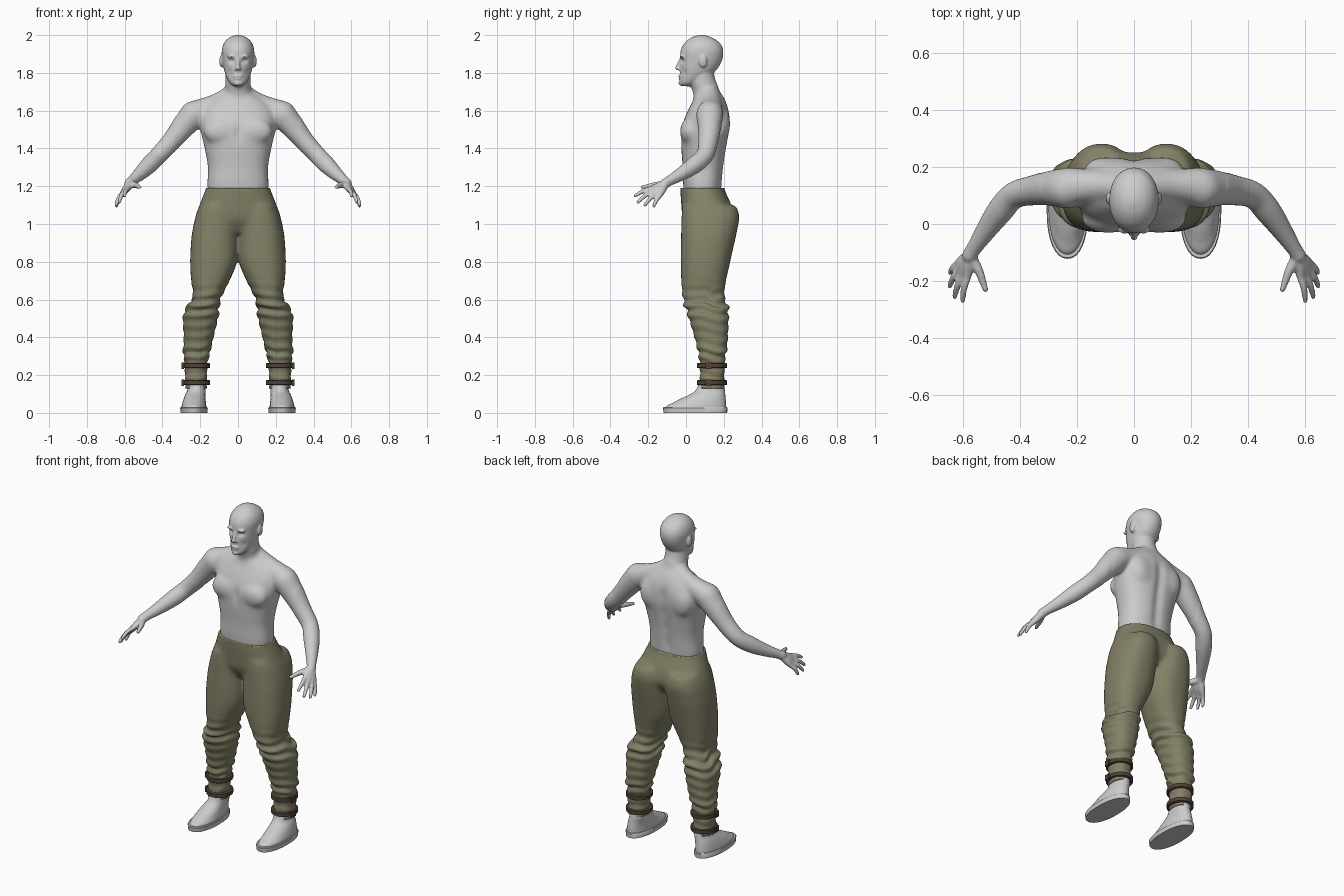
import bpy, bmesh, math
from math import sin, cos, pi, exp
from mathutils import Vector, Matrix

cube = bpy.data.objects.get("Cube")
if cube:
    bpy.data.objects.remove(cube, do_unlink=True)


def material(name, r, g, b):
    m = bpy.data.materials.new(name)
    m.use_nodes = True
    m.diffuse_color = (r, g, b, 1)
    node = next(n for n in m.node_tree.nodes if n.type == 'BSDF_PRINCIPLED')
    node.inputs["Base Color"].default_value = (r, g, b, 1)
    return m


SKIN = material("pale grey", .6, .6, .6)
CLOTH = material("olive cloth", .23, .22, .135)
LEATHER = material("brown leather", .085, .05, .04)


def spline(rows, steps):
    """Smooth interpolation through rows of numbers."""
    out = []
    for i in range(len(rows) - 1):
        a, b, c, d = (rows[max(0, min(len(rows) - 1, i + k))] for k in (-1, 0, 1, 2))
        for s in range(steps):
            t = s / steps
            out.append([q + .5 * t * (r - p + t * (2 * p - 5 * q + 4 * r - w + t * (3 * (q - r) + w - p)))
                        for p, q, r, w in zip(a, b, c, d)])
    return out + [list(rows[-1])]


def skin_rings(bm, rings):
    vs = [[bm.verts.new(p) for p in ring] for ring in rings]
    n = len(vs[0])
    for a, b in zip(vs, vs[1:]):
        for i in range(n):
            bm.faces.new((a[i], a[(i + 1) % n], b[(i + 1) % n], b[i]))
    bm.faces.new(vs[0])
    bm.faces.new(vs[-1])


def loft(bm, rows, side=1, n=32, steps=5, power=.85):
    """Level sections: height, inner x, outer x, front y, back y."""
    def bend(v):
        return math.copysign(abs(v) ** power, v)
    rings = []
    for z, x0, x1, y0, y1 in spline(rows, steps):
        rings.append([(side * ((x0 + x1) / 2 + (x1 - x0) / 2 * bend(cos(2 * pi * i / n))),
                       (y0 + y1) / 2 + (y1 - y0) / 2 * bend(sin(2 * pi * i / n)), z) for i in range(n)])
    skin_rings(bm, rings)


def ball(bm, centre, size, side=1):
    x, y, z = centre
    bmesh.ops.create_uvsphere(bm, u_segments=20, v_segments=12, radius=1,
                              matrix=Matrix.Translation((side * x, y, z)) @ Matrix.Diagonal((*size, 1)))


def limb(bm, rows, side=1, n=20, steps=5):
    """Round tube along x, y, z, radius with ball ends."""
    pts = spline(rows, steps)
    rings = []
    for i, (x, y, z, r) in enumerate(pts):
        d = Vector(pts[min(i + 1, len(pts) - 1)][:3]) - Vector(pts[max(i - 1, 0)][:3])
        u = d.cross(Vector((0, 1, .3))).normalized()
        v = d.cross(u).normalized()
        rings.append([Vector((x, y, z)) + r * (u * cos(2 * pi * k / n) + v * sin(2 * pi * k / n))
                      for k in range(n)])
    skin_rings(bm, [[(side * p.x, p.y, p.z) for p in ring] for ring in rings])
    for x, y, z, r in (rows[0], rows[-1]):
        ball(bm, (x, y, z), (r, r, r), side)


def finish(bm, name, mat):
    bmesh.ops.recalc_face_normals(bm, faces=bm.faces)
    me = bpy.data.meshes.new(name)
    bm.to_mesh(me)
    bm.free()
    me.materials.append(mat)
    me.shade_smooth()
    ob = bpy.data.objects.new(name, me)
    bpy.context.collection.objects.link(ob)
    return ob


def fuse(bm, name, mat, voxel):
    """Weld overlapping volumes into one skin and return it for sculpting."""
    ob = finish(bm, name, mat)
    mod = ob.modifiers.new("weld", 'REMESH')
    mod.mode, mod.voxel_size = 'VOXEL', voxel
    deps = bpy.context.evaluated_depsgraph_get()
    out = bmesh.new()
    out.from_mesh(ob.evaluated_get(deps).to_mesh())
    bpy.data.objects.remove(ob, do_unlink=True)
    return out


def relax(bm, times, test=lambda p: True):
    vs = [v for v in bm.verts if test(v.co)]
    for _ in range(times):
        bmesh.ops.smooth_vert(bm, verts=vs, factor=.5, use_axis_x=True, use_axis_y=True, use_axis_z=True)


def push(bm, centre, size, dy):
    """Soft local push along y, on both sides."""
    x, y, z = centre
    for v in bm.verts:
        d = ((abs(v.co.x) - x) / size[0]) ** 2 + ((v.co.y - y) / size[1]) ** 2 + ((v.co.z - z) / size[2]) ** 2
        if d < 8:
            v.co.y += dy * exp(-d)


# Body: torso, neck and head
bm = bmesh.new()
loft(bm, [(1.1, -.15, .15, 0, .18), (1.2, -.163, .163, -.015, .19), (1.3, -.16, .16, -.018, .2),
          (1.4, -.177, .177, -.025, .215), (1.5, -.2, .2, -.025, .232), (1.58, -.2, .2, 0, .232),
          (1.64, -.16, .16, .03, .215), (1.69, -.08, .08, .05, .19)])
limb(bm, [(0, .12, 1.6, .08), (0, .112, 1.68, .072), (0, .09, 1.75, .067), (0, .08, 1.82, .065)])
loft(bm, [(1.728, -.02, .02, -.018, .02), (1.745, -.043, .043, -.032, .06), (1.78, -.062, .062, -.033, .12),
          (1.82, -.075, .075, -.032, .165), (1.87, -.083, .083, -.031, .192), (1.92, -.086, .086, -.028, .197),
          (1.96, -.073, .073, -.006, .178), (1.988, -.045, .045, .03, .135), (2.001, -.012, .012, .07, .095)],
     power=.95)

# Face: nose, lips and chin
limb(bm, [(0, -.026, 1.873, .009), (0, -.038, 1.845, .01), (0, -.046, 1.825, .012)])
ball(bm, (0, -.034, 1.782), (.024, .009, .006))
ball(bm, (0, -.031, 1.77), (.02, .009, .006))
ball(bm, (0, -.026, 1.745), (.022, .014, .014))

for s in (1, -1):
    # Face sides: nostril, brow and ear
    ball(bm, (.011, -.033, 1.82), (.009, .009, .008), s)
    ball(bm, (.034, -.022, 1.887), (.026, .012, .008), s)
    ball(bm, (.088, .09, 1.862), (.011, .022, .034), s)
    # Shoulder slope, chest and shoulder blade
    limb(bm, [(.03, .125, 1.69, .05), (.12, .135, 1.634, .055), (.23, .13, 1.585, .07)], s)
    ball(bm, (.09, .015, 1.49), (.095, .048, .07), s)
    ball(bm, (.1, .19, 1.53), (.075, .045, .09), s)
    # Arm
    limb(bm, [(.235, .125, 1.58, .074), (.285, .125, 1.52, .065), (.35, .118, 1.44, .053), (.42, .1, 1.365, .047),
              (.47, .045, 1.313, .046), (.52, -.025, 1.265, .036), (.56, -.085, 1.23, .027), (.575, -.11, 1.215, .027)], s)
    # Hand
    knuckles = [Vector((.583, -.185, 1.187)), Vector((.6, -.178, 1.173)),
                Vector((.613, -.16, 1.16)), Vector((.618, -.14, 1.15))]
    tips = [Vector((.6, -.268, 1.15)), Vector((.628, -.255, 1.115)),
            Vector((.645, -.217, 1.1)), Vector((.643, -.17, 1.095))]
    for k, t in zip(knuckles, tips):
        limb(bm, [(.572, -.105, 1.217, .02), (*k.lerp(Vector((.575, -.11, 1.21)), .4), .019), (*k, .014)], s)
        limb(bm, [(*k, .0135), (*(k.lerp(t, .5) + Vector((.004, 0, .006))), .012), (*t, .0095)], s)
    limb(bm, [(.568, -.12, 1.21, .02), (.543, -.165, 1.206, .016), (.53, -.2, 1.2, .013), (.52, -.23, 1.195, .01)], s)

bm = fuse(bm, "body", SKIN, .0055)
relax(bm, 45, lambda p: abs(p.x) < .33 and 1.1 < p.z < 1.73)
relax(bm, 3)
for z in (1.25, 1.35, 1.45, 1.55):
    push(bm, (0, .22, z), (.03, .06, .06), -.012)
push(bm, (0, -.03, 1.48), (.018, .04, .05), .008)
push(bm, (.033, -.025, 1.862), (.016, .03, .011), .014)
push(bm, (.033, -.02, 1.86), (.008, .02, .006), -.006)
push(bm, (0, -.035, 1.776), (.022, .02, .003), .005)
push(bm, (.05, -.02, 1.80), (.018, .03, .02), .008)
finish(bm, "body", SKIN)

# Trousers: hips and two legs welded together
bm = bmesh.new()
loft(bm, [(1.26, -.15, .15, -.022, .2), (1.19, -.17, .17, -.03, .202), (1.1, -.205, .205, -.025, .24),
          (1.02, -.225, .225, -.015, .25), (.95, -.16, .16, .03, .2)])
leg = [(1.1, .02, .2, -.02, .265), (1.04, .002, .225, -.024, .283), (.95, -.003, .244, -.026, .268),
       (.85, -.002, .252, -.028, .245), (.78, .01, .253, -.028, .23), (.7, .045, .248, -.025, .212),
       (.62, .085, .238, -.018, .202), (.57, .102, .262, -.008, .222), (.51, .105, .29, .012, .226),
       (.4, .13, .287, .045, .222), (.31, .152, .29, .066, .213), (.27, .162, .282, .072, .204), (.08, .167, .28, .075, .202)]
for s in (1, -1):
    loft(bm, leg, s)
bm = fuse(bm, "trousers", CLOTH, .008)
relax(bm, 4)
relax(bm, 14, lambda p: p.z > .95)
bm.normal_update()
# Bunched folds at the knees and above the ankle wraps
for v in bm.verts:
    x, y, z = v.co
    if z < .72:
        a = math.atan2(y - .13, abs(x) - .2)
        amp = .002 + .007 * exp(-((z - .56) / .05) ** 2) + .005 * exp(-((z - .31) / .035) ** 2)
        amp *= min(1, (.72 - z) / .1)
        v.co += v.normal * amp * sin(2 * pi * z / .055 + 1.6 * sin(a + .6) + .8 * sin(3 * a))
# Straight waist and hems
for z, up in ((1.19, 1), (.13, -1)):
    bmesh.ops.bisect_plane(bm, geom=bm.verts[:] + bm.edges[:] + bm.faces[:], plane_co=(0, 0, z),
                           plane_no=(0, 0, up), clear_outer=True)
bmesh.ops.holes_fill(bm, edges=[e for e in bm.edges if e.is_boundary], sides=0)
trousers = finish(bm, "trousers", CLOTH)

for s, word in ((1, "left"), (-1, "right")):
    # Boot upper and sole
    bm = bmesh.new()
    loft(bm, [(.02, .166, .3, -.112, .213), (.038, .168, .298, -.1, .213), (.055, .17, .294, -.066, .212),
              (.075, .172, .288, -.028, .21), (.095, .173, .28, .015, .208), (.125, .172, .268, .055, .205),
              (.2, .175, .266, .08, .195)], s, steps=4, power=.95)
    loft(bm, [(0, .162, .304, -.118, .218), (.026, .16, .306, -.122, .22), (.03, .163, .303, -.118, .217)], s, steps=1, power=.9)
    boot = finish(bm, word + "_boot", SKIN)
    # Ankle straps with buckles
    bm = bmesh.new()
    for z in (.25, .16):
        loft(bm, [(z - .013, .15, .29, .062, .214), (z - .011, .147, .294, .059, .217),
                  (z + .011, .147, .294, .059, .217), (z + .013, .15, .29, .062, .214)], s, steps=1, power=1)
        bmesh.ops.create_cube(bm, size=1, matrix=Matrix.Translation((s * .292, .12, z))
                              @ Matrix.Diagonal((.014, .032, .034, 1)))
    straps = finish(bm, word + "_ankle_straps", LEATHER)
    for ob in (boot, straps):
        bpy.ops.object.select_all(action='DESELECT')
        ob.select_set(True)
        bpy.context.view_layer.objects.active = ob
        bpy.ops.object.shade_smooth_by_angle(angle=.7)
